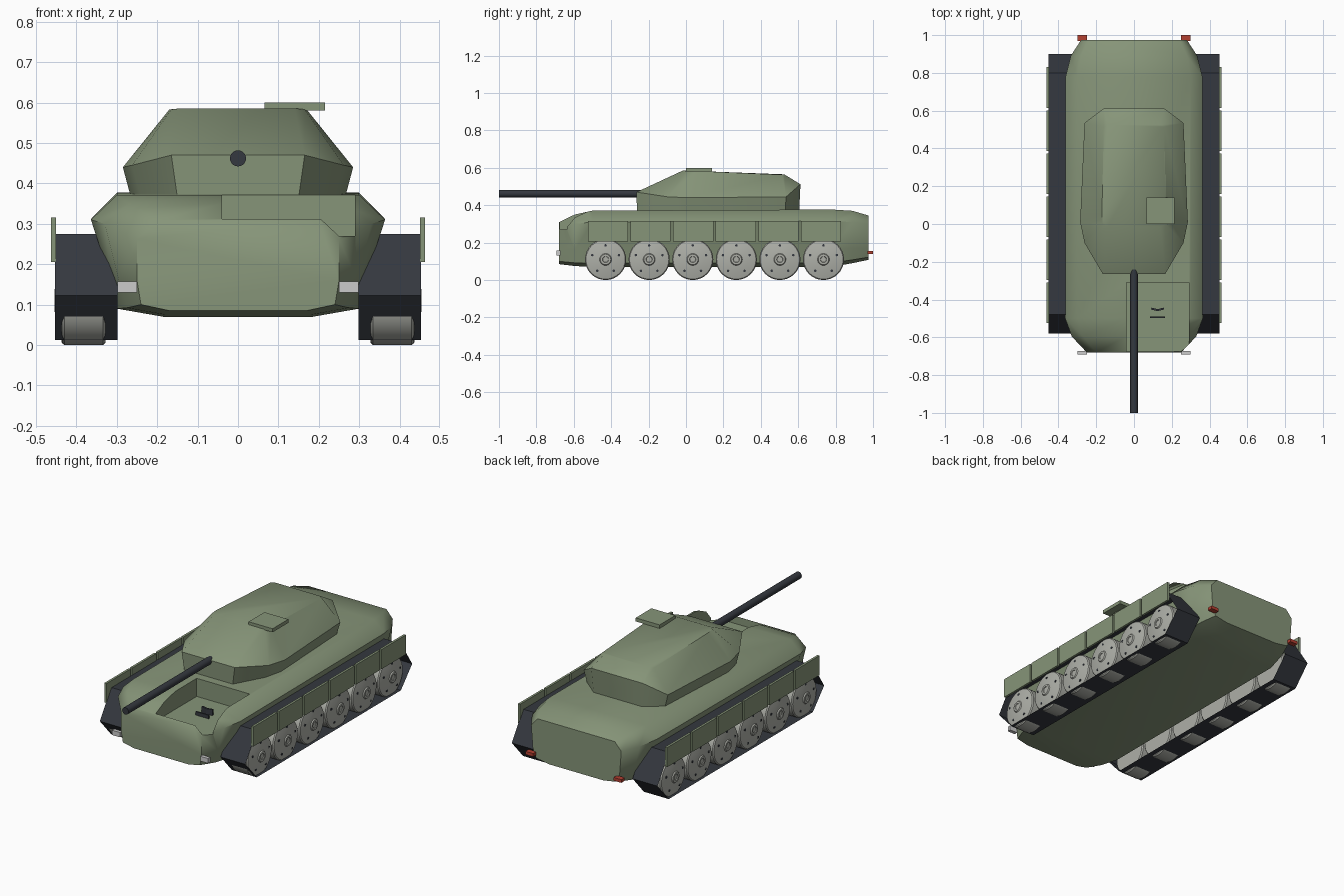
import bpy, bmesh, math
from mathutils import Matrix, Vector

if "Cube" in bpy.data.objects:
    bpy.data.objects.remove(bpy.data.objects["Cube"])


def material(name, rgb):
    m = bpy.data.materials.new(name)
    m.diffuse_color = (*rgb, 1)
    m.use_nodes = True
    m.node_tree.nodes["Principled BSDF"].inputs["Base Color"].default_value = m.diffuse_color
    return m


GREEN = material("green_paint", (0.24, 0.30, 0.19))
DARK = material("dark_metal", (0.035, 0.04, 0.05))
STEEL = material("wheel_metal", (0.42, 0.43, 0.39))
WHITE = material("lamp_white", (0.8, 0.8, 0.8))
RED = material("lamp_red", (0.45, 0.05, 0.03))


def finish(name, bm, mat, angle=None):
    bmesh.ops.recalc_face_normals(bm, faces=bm.faces)
    me = bpy.data.meshes.new(name)
    bm.to_mesh(me)
    bm.free()
    ob = bpy.data.objects.new(name, me)
    bpy.context.collection.objects.link(ob)
    me.materials.append(mat)
    if angle:
        smooth(ob, angle)
    return ob


def smooth(ob, angle):
    bpy.ops.object.select_all(action='DESELECT')
    ob.select_set(True)
    bpy.context.view_layer.objects.active = ob
    bpy.ops.object.shade_smooth_by_angle(angle=math.radians(angle))


def box(name, x, y, z, mat):
    bm = bmesh.new()
    size = Matrix.Diagonal((x[1] - x[0], y[1] - y[0], z[1] - z[0], 1))
    mid = Vector((sum(x) / 2, sum(y) / 2, sum(z) / 2))
    bmesh.ops.create_cube(bm, size=1, matrix=Matrix.Translation(mid) @ size)
    return finish(name, bm, mat)


def loft(name, half_rings, mat, angle):
    """Skin rings given as right-hand halves, each mirrored across x = 0."""
    bm = bmesh.new()
    rings = [[bm.verts.new(p) for p in half] +
             [bm.verts.new((-x, y, z)) for x, y, z in reversed(half)]
             for half in half_rings]
    for a, b in zip(rings, rings[1:]):
        for i in range(len(a)):
            j = (i + 1) % len(a)
            bm.faces.new((a[i], a[j], b[j], b[i]))
    bm.faces.new(rings[0])
    bm.faces.new(rings[-1])
    return finish(name, bm, mat, angle)


def cylinder(name, start, axis, length, radius, sides, mat):
    bm = bmesh.new()
    rot = Vector((0, 0, 1)).rotation_difference(Vector(axis)).to_matrix().to_4x4()
    mid = Vector(start) + Vector(axis) * length / 2
    bmesh.ops.create_cone(bm, cap_ends=True, segments=sides, radius1=radius, radius2=radius,
                          depth=length, matrix=Matrix.Translation(mid) @ rot)
    return finish(name, bm, mat, 40)


# Hull: cross-sections along y
nose = [(0.17, 0.085), (0.24, 0.10), (0.25, 0.16), (0.25, 0.262), (0.20, 0.309)]
shoulder = [(0.18, 0.075), (0.275, 0.092), (0.295, 0.16), (0.33, 0.30), (0.27, 0.35)]
full = [(0.18, 0.069), (0.30, 0.09), (0.315, 0.16), (0.364, 0.31), (0.30, 0.371)]
rear = [(0.18, 0.071), (0.30, 0.092), (0.315, 0.16), (0.362, 0.315), (0.30, 0.377)]
tail_in = [(0.18, 0.09), (0.28, 0.108), (0.30, 0.17), (0.335, 0.31), (0.28, 0.37)]
tail = [(0.17, 0.108), (0.25, 0.122), (0.27, 0.17), (0.28, 0.30), (0.24, 0.345)]
stations = [(-0.68, nose), (-0.595, shoulder), (-0.5, full), (0.78, rear),
            (0.89, tail_in), (0.975, tail)]
hull = loft("hull", [[(x, y, z) for x, z in s] for y, s in stations], GREEN, None)

# Open driver compartment cut into the front deck
cutter = box("compartment_cutter", (-0.04, 0.29), (-0.674, -0.31), (0.27, 0.5), GREEN)
mod = hull.modifiers.new("compartment", 'BOOLEAN')
mod.operation, mod.object, mod.solver = 'DIFFERENCE', cutter, 'EXACT'
bpy.context.view_layer.objects.active = hull
bpy.ops.object.modifier_apply(modifier=mod.name)
bpy.data.objects.remove(cutter)
smooth(hull, 50)

# Controls on the compartment floor
box("control_bar", (0.085, 0.165), (-0.497, -0.489), (0.268, 0.29), DARK)
for i, s in enumerate((-1, 1)):
    lever = box(f"control_lever_{i}", (-0.018, 0.018), (-0.005, 0.005), (-0.02, 0.015), DARK)
    lever.location = (0.125 + s * 0.016, -0.452, 0.288)
    lever.rotation_euler.z = s * 0.25

# Turret: horizontal outlines from base to roof
base = [(0.15, -0.262, 0.365), (0.24, -0.10, 0.365), (0.265, 0, 0.365),
        (0.24, 0.53, 0.365), (0.15, 0.605, 0.365)]
belt = [(0.165, -0.265, 0.47), (0.262, -0.10, 0.445), (0.285, 0.01, 0.44),
        (0.262, 0.535, 0.445), (0.16, 0.612, 0.512)]
roof = [(0.14, -0.015, 0.586), (0.165, 0.0, 0.583), (0.17, 0.05, 0.583),
        (0.16, 0.515, 0.563), (0.14, 0.525, 0.565)]
loft("turret", [base, belt, roof], GREEN, 50)
box("turret_hatch", (0.066, 0.215), (0.0, 0.14), (0.58, 0.60), GREEN)
cylinder("gun_barrel", (0, -1, 0.462), (0, 1, 0), 0.80, 0.02, 20, DARK)


def wheel(name, s, y):
    """Dished road wheel: a half profile turned around the axle."""
    profile = [(0.328, 0), (0.328, 0.104), (0.334, 0.11), (0.43, 0.11), (0.436, 0.105),
               (0.446, 0.06), (0.448, 0.032), (0.454, 0.028), (0.454, 0.017),
               (0.45, 0.015), (0.45, 0)]
    bm = bmesh.new()
    vs = [bm.verts.new((s * x, 0, r)) for x, r in profile]
    es = [bm.edges.new(p) for p in zip(vs, vs[1:])]
    bmesh.ops.spin(bm, geom=vs + es, cent=(0, 0, 0), axis=(1, 0, 0),
                   angle=math.tau, steps=32)
    bmesh.ops.remove_doubles(bm, verts=bm.verts, dist=1e-5)
    bmesh.ops.translate(bm, verts=bm.verts, vec=(0, y, 0.11))
    finish(name, bm, STEEL, 35)
    for k in range(5):
        a = math.tau * k / 5 + math.pi / 2
        cylinder(f"{name}_bolt_{k}",
                 (s * 0.43, y + 0.075 * math.cos(a), 0.11 + 0.075 * math.sin(a)),
                 (s, 0, 0), 0.0145, 0.007, 8, DARK)


for side, s in (("right", 1), ("left", -1)):
    # Track: thin open belt around the wheels
    belt_path = [(-0.58, 0.123), (-0.48, 0.275), (0.80, 0.275), (0.90, 0.123),
                 (0.80, 0.012), (-0.48, 0.012)]
    bm = bmesh.new()
    inner, outer = [[bm.verts.new((s * x, y, z)) for y, z in belt_path] for x in (0.298, 0.453)]
    for i in range(6):
        j = (i + 1) % 6
        bm.faces.new((inner[i], inner[j], outer[j], outer[i]))
    finish(f"{side}_track", bm, DARK)

    # Six road wheels and six skirt panels
    for i in range(6):
        wheel(f"{side}_wheel_{i}", s, -0.43 + i * 0.233)
        y = -0.525 + i * 0.228
        box(f"{side}_skirt_{i}", sorted((s * 0.45, s * 0.463)), (y, y + 0.215),
            (0.205, 0.315), GREEN)

    # Lamps
    lamp_x = sorted((s * 0.25, s * 0.298))
    box(f"{side}_headlamp", lamp_x, (-0.692, -0.672), (0.13, 0.157), WHITE)
    box(f"{side}_tail_lamp", lamp_x, (0.97, 1.0), (0.138, 0.156), RED)
